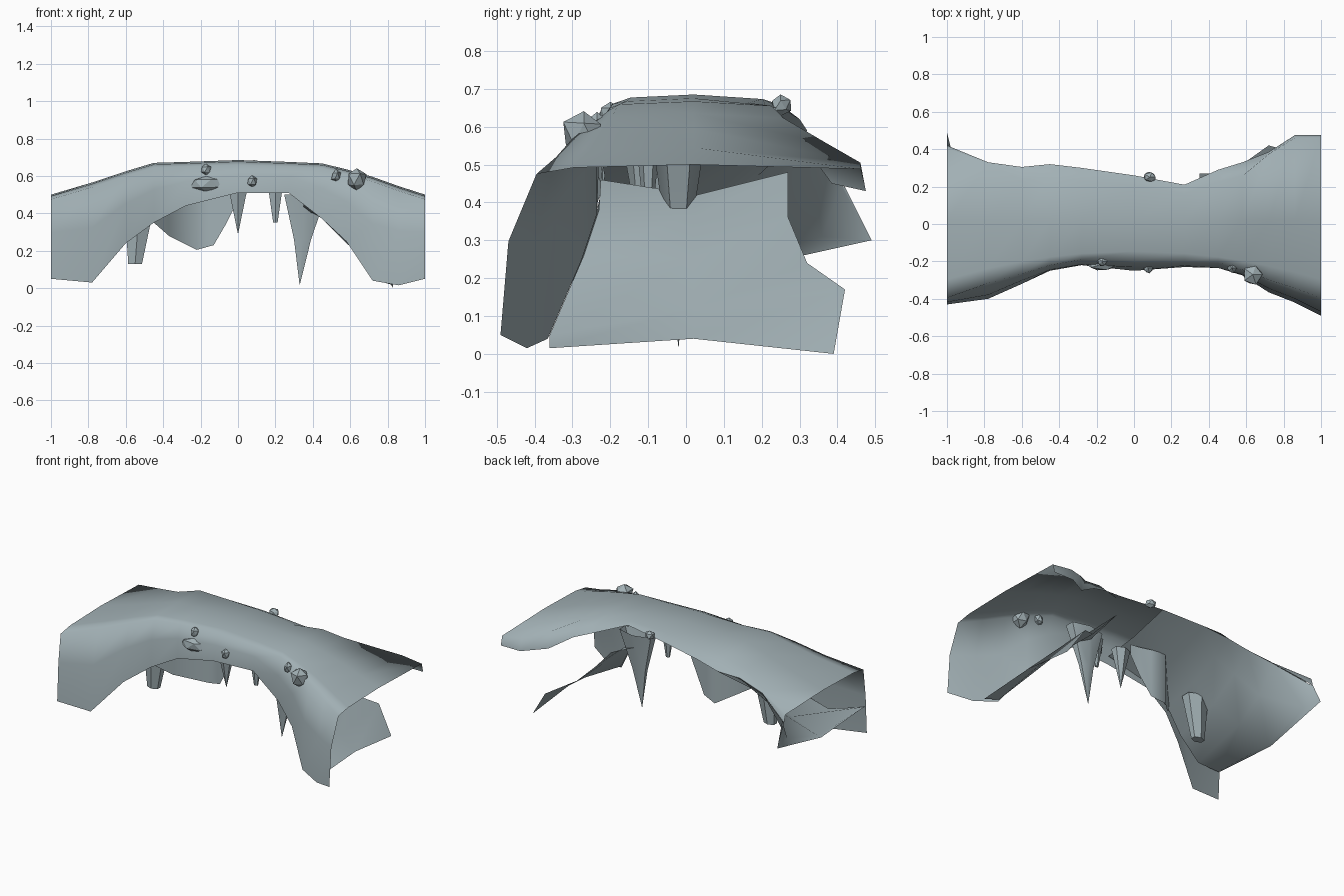
import bpy, bmesh, math, random
from mathutils import Vector

if "Cube" in bpy.data.objects:
    bpy.data.objects.remove(bpy.data.objects["Cube"])

random.seed(4)
stone = bpy.data.materials.new("grey stone")
stone.diffuse_color = (0.36, 0.435, 0.46, 1)
stone.use_nodes = True
stone.node_tree.nodes["Principled BSDF"].inputs["Base Color"].default_value = stone.diffuse_color


def finish(bm, name, angle=40):
    me = bpy.data.meshes.new(name)
    bm.to_mesh(me)
    bm.free()
    ob = bpy.data.objects.new(name, me)
    bpy.context.collection.objects.link(ob)
    me.materials.append(stone)
    bpy.ops.object.select_all(action='DESELECT')
    ob.select_set(True)
    bpy.context.view_layer.objects.active = ob
    bpy.ops.object.shade_smooth_by_angle(angle=math.radians(angle))
    return ob


def loft(name, rows, angle=80):
    """Skin a grid of points, one row per cross-section."""
    bm = bmesh.new()
    grid = [[bm.verts.new(p) for p in row] for row in rows]
    for a, b in zip(grid, grid[1:]):
        for i in range(len(a) - 1):
            bm.faces.new((a[i], b[i], b[i + 1], a[i + 1]))
    return finish(bm, name, angle)


# Bridge shell: x, top z, front foot y, front foot z, back edge y, back edge z
sections = [
    (-1.00, .50, -.43, .05, .42, .44), (-.78, .565, -.40, .03, .33, .54),
    (-.60, .625, -.32, .24, .305, .58), (-.45, .67, -.25, .35, .32, .59),
    (-.28, .675, -.22, .44, .30, .62), (0.0, .685, -.25, .51, .26, .645),
    (.27, .675, -.23, .51, .21, .655), (.45, .667, -.235, .37, .29, .59),
    (.58, .635, -.275, .25, .33, .54), (.72, .595, -.365, .04, .385, .45),
    (.86, .545, -.42, .015, .475, .43), (1.0, .50, -.49, .05, .475, .43)]
rows = []
for x, zt, yf, zf, yb, zb in sections:
    shoulder = -.195 - .2 * x * x                   # front rim of the top
    ym = min(shoulder, yf + .06) * .35 + yf * .65
    rim = .97 if abs(x) > .7 else .78               # back rim of the top
    rows.append([(x, yf, zf),
                 (x, ym, zf + .55 * (zt - zf)),
                 (x, max(shoulder, yf + .03), zt - .025),
                 (x, shoulder * .75, zt - .008),
                 (x, .02, zt),
                 (x, yb * rim, zt - (.04 if .7 < x < .9 else .012)),
                 (x, yb, zb)])
loft("bridge_shell", rows)


# Sloping undersides: x, then (y, z) front to back
def underside(name, data):
    loft(name, [[(x, y, z) for y, z in pts] for x, *pts in data])


underside("right_underside", [
    (.83, (-.36, .015), (.02, .04), (.39, 0)),
    (.72, (-.36, .05), (.02, .12), (.42, .17)),
    (.58, (-.27, .26), (.02, .25), (.32, .24)),
    (.46, (-.23, .38), (.02, .37), (.27, .36)),
    (.35, (-.225, .46), (.03, .42), (.27, .48))])
underside("left_underside", [
    (-1, (-.41, .23), (.04, .20), (.49, .30), (.42, .44)),
    (-.98, (-.41, .22), (.04, .205), (.36, .31), (.41, .445)),
    (-.78, (-.35, .18), (.02, .27), (.2, .39), (.33, .54)),
    (-.60, (-.295, .27), (.0, .35), (.19, .47), (.305, .58)),
    (-.45, (-.235, .38), (.0, .44), (.19, .53), (.32, .59)),
    (-.28, (-.215, .47), (.0, .51), (.18, .57), (.30, .62)),
    (0, (-.23, .55), (.0, .58), (.16, .62), (.26, .645))])

# Ragged slab hanging below the arch, running diagonally
slab = [(-.45, -.22, .35), (-.37, -.14, .28), (-.22, .02, .205),
        (-.13, .0, .23), (-.06, -.02, .35), (0, -.03, .47)]
loft("hanging_slab", [[(x, y, z), (x, y, max(z + .02, .54 + .2 * min(x + .2, 0)))]
                      for x, y, z in slab])


# Hanging stone: tapered, slightly hollow-sided spikes under the arch
def spike(name, x, y, top, tip, rx, ry, blunt=0.0, shift=0.0, waist=1.0, sides=6):
    bm = bmesh.new()
    bmesh.ops.create_cone(bm, segments=sides, radius1=max(blunt, .01), radius2=1,
                          depth=1, cap_ends=True)
    if waist != 1:
        up = [e for e in bm.edges if abs(e.verts[0].co.z - e.verts[1].co.z) > .5]
        bmesh.ops.subdivide_edges(bm, edges=up, cuts=1)
    for v in bm.verts:
        k = .5 - v.co.z
        w = waist if abs(v.co.z) < .1 else 1
        v.co = Vector((x + v.co.x * rx * w + shift * k, y + v.co.y * ry * w,
                       tip + (v.co.z + .5) * (top - tip)))
    bmesh.ops.delete(bm, geom=[f for f in bm.faces
                               if f.calc_center_median().z > top - .001],
                     context='FACES_ONLY')
    finish(bm, name, 35)


spike("spike_centre", 0, -.12, .54, .29, .06, .045)
spike("spike_small", .2, -.1, .54, .35, .045, .03, .3)
spike("spike_large", .36, -.02, .50, .02, .13, .06, 0, -.03, .8)
spike("hanging_block", -.53, -.08, .40, .13, .085, .06, .5, -.02)


# Loose rocks stuck on the flanks
def rock(name, loc, size):
    bm = bmesh.new()
    bmesh.ops.create_icosphere(bm, subdivisions=1, radius=1)
    for v in bm.verts:
        v.co *= random.uniform(.85, 1.12)
        v.co = Vector([c * s + p for c, s, p in zip(v.co, size, loc)])
    finish(bm, name, 25)


rocks = [((.635, -.27, .58), (.058, .058, .066)), ((.525, -.235, .6), (.027, .03, .036)),
         ((-.17, -.2, .635), (.03, .03, .033)), ((-.17, -.215, .56), (.088, .035, .045)),
         ((.075, -.235, .57), (.029, .03, .036)), ((.085, .25, .657), (.037, .03, .03))]
for i, (loc, size) in enumerate(rocks):
    rock(f"rock_{i + 1}", loc, size)
